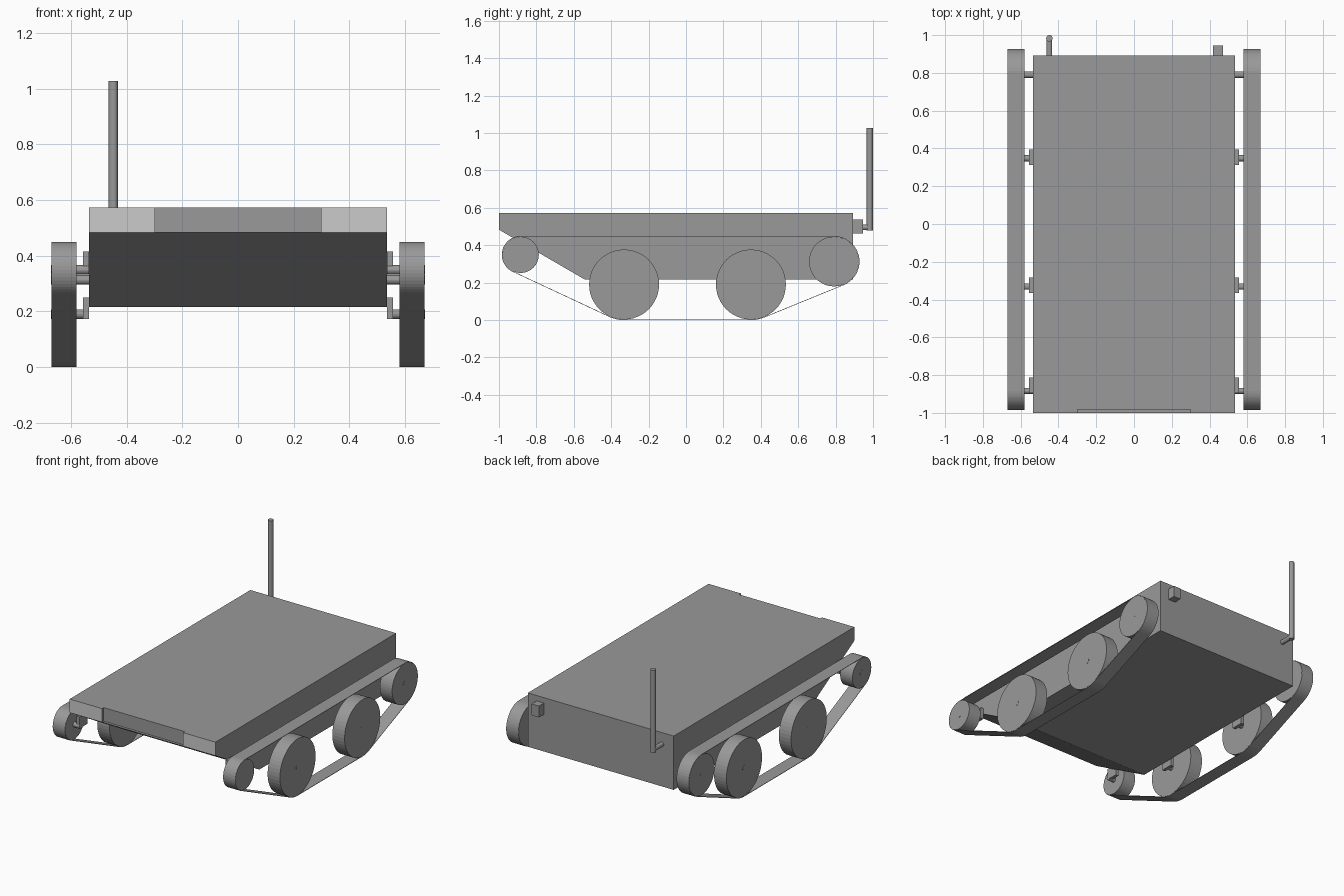
import bpy, bmesh
from math import cos, sin, pi
from mathutils import Vector, Matrix

if "Cube" in bpy.data.objects:
    bpy.data.objects.remove(bpy.data.objects["Cube"])


def material(name, v):
    m = bpy.data.materials.new(name)
    m.diffuse_color = (v, v, v, 1)
    m.use_nodes = True
    m.node_tree.nodes["Principled BSDF"].inputs["Base Color"].default_value = m.diffuse_color
    return m


DARK = material("dark_grey", 0.32)
LIGHT = material("light_grey", 0.8)


def finish(name, bm):
    bmesh.ops.recalc_face_normals(bm, faces=bm.faces)
    me = bpy.data.meshes.new(name)
    bm.to_mesh(me)
    bm.free()
    me.materials.append(DARK)
    ob = bpy.data.objects.new(name, me)
    bpy.context.collection.objects.link(ob)
    return ob


def box(name, lo, hi):
    lo, hi = Vector(lo), Vector(hi)
    bm = bmesh.new()
    bmesh.ops.create_cube(bm, size=1, matrix=Matrix.Translation((lo + hi) / 2)
                          @ Matrix.Diagonal((*(hi - lo), 1)))
    return finish(name, bm)


def cylinder(name, a, b, r, sides):
    a, b = Vector(a), Vector(b)
    d = b - a
    bm = bmesh.new()
    bmesh.ops.create_cone(bm, cap_ends=True, segments=sides, radius1=r, radius2=r, depth=d.length,
                          matrix=Matrix.Translation((a + b) / 2)
                          @ d.to_track_quat('Z', 'Y').to_matrix().to_4x4())
    return finish(name, bm)


def convex_outline(pts):
    pts = sorted(pts)

    def half(seq):
        out = []
        for p in seq:
            while len(out) > 1 and ((out[-1][0] - out[-2][0]) * (p[1] - out[-2][1])
                                    - (out[-1][1] - out[-2][1]) * (p[0] - out[-2][0])) <= 1e-9:
                out.pop()
            out.append(p)
        return out[:-1]
    return half(pts) + half(pts[::-1])


# hull: side profile extruded across the width
profile = [(-1, 0.573), (-1, 0.483), (-0.54, 0.216), (0.893, 0.216), (0.893, 0.573)]
bm = bmesh.new()
face = bm.faces.new([bm.verts.new((-0.535, y, z)) for y, z in profile])
ext = bmesh.ops.extrude_face_region(bm, geom=[face])
bmesh.ops.translate(bm, vec=(1.07, 0, 0),
                    verts=[v for v in ext['geom'] if isinstance(v, bmesh.types.BMVert)])
hull = finish("hull", bm)

# light panels on the nose face
hull.data.materials.append(LIGHT)
for p in hull.data.polygons:
    if p.center.y < -0.99:
        p.material_index = 1

# shallow recess in the nose
cutter = box("nose_recess_cutter", (-0.298, -1.1, 0.483), (0.298, -0.982, 0.7))
cutter.hide_render = True
cutter.hide_viewport = True
cut = hull.modifiers.new("nose_recess", 'BOOLEAN')
cut.operation = 'DIFFERENCE'
cut.solver = 'EXACT'
cut.object = cutter

# running gear: name, y, z, radius, bracket z offset (None = axle goes into the hull)
wheels = [("front_idler", -0.884, 0.349, 0.097, (-0.011, 0.065)),
          ("front_road", -0.331, 0.19, 0.187, (-0.018, 0.06)),
          ("rear_road", 0.347, 0.19, 0.187, (-0.018, 0.06)),
          ("rear_drive", 0.791, 0.313, 0.133, None)]
X_IN, X_OUT = 0.58, 0.67
for s, side in ((-1, "left"), (1, "right")):
    rim = []
    for name, y, z, r, bracket in wheels:
        cylinder(f"{side}_{name}_wheel", (s * X_IN, y, z), (s * X_OUT, y, z), r, 48)
        cylinder(f"{side}_{name}_axle", (s * 0.535, y, z), (s * 0.671, y, z), 0.017, 16)
        if bracket:
            yc = y + (0.03 if name == "front_idler" else 0.007)
            xs = sorted((s * 0.535, s * 0.557))
            box(f"{side}_{name}_bracket", (xs[0], yc - 0.041, z + bracket[0]),
                (xs[1], yc + 0.041, z + bracket[1]))
        rim += [(y + (r + 0.002) * cos(2 * pi * i / 48), z + (r + 0.002) * sin(2 * pi * i / 48))
                for i in range(48)]

    # track belt wrapped round the four wheels
    bm = bmesh.new()
    rings = [[bm.verts.new((s * x, y, z)) for y, z in convex_outline(rim)] for x in (X_IN, X_OUT)]
    n = len(rings[0])
    for i in range(n):
        j = (i + 1) % n
        bm.faces.new((rings[0][i], rings[0][j], rings[1][j], rings[1][i]))
    track = finish(f"{side}_track_belt", bm)
    solid = track.modifiers.new("thickness", 'SOLIDIFY')
    solid.thickness = 0.003
    solid.offset = 0

# rear fittings
cylinder("antenna_mount", (-0.448, 0.88, 0.496), (-0.448, 0.982, 0.496), 0.015, 16)
cylinder("antenna_mast", (-0.448, 0.983, 0.479), (-0.448, 0.983, 1.028), 0.017, 20)
box("rear_sensor_box", (0.417, 0.88, 0.462), (0.47, 0.945, 0.537))
